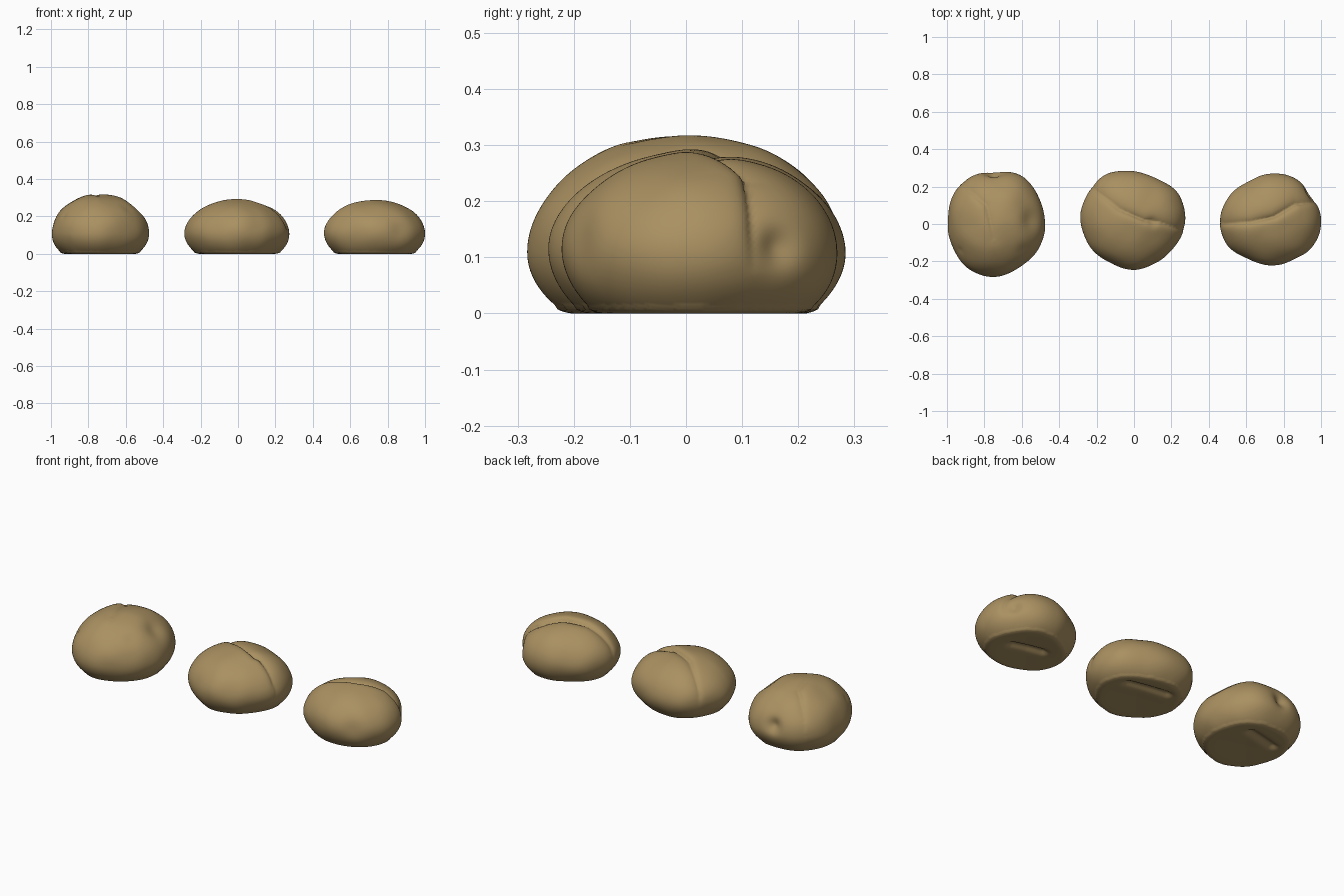
import bpy
import bmesh
import math
from mathutils import Vector, noise

if "Cube" in bpy.data.objects:
    bpy.data.objects.remove(bpy.data.objects["Cube"], do_unlink=True)

crust = bpy.data.materials.new("golden brown crust")
crust.use_nodes = True
crust.diffuse_color = (0.40, 0.28, 0.12, 1)
crust.node_tree.nodes["Principled BSDF"].inputs["Base Color"].default_value = crust.diffuse_color
crust.node_tree.nodes["Principled BSDF"].inputs["Roughness"].default_value = 0.8


def outline_radius(radii, angle):
    """Smooth closed interpolation of the plan outline."""
    n = len(radii)
    t = (angle / math.tau * n) % n
    i, f = int(t), t - int(t)
    a, b, c, d = (radii[(i + k) % n] for k in (-1, 0, 1, 2))
    return b + 0.5 * f * (c - a + f * (2*a - 5*b + 4*c - d + f * (3*(b - c) + d - a)))


def crease_offset(p, path, depth, width, lip):
    """Valley along a path, with a steep swollen lip on its right side."""
    best, side, end = 9, 1, 0
    for i, (a, b) in enumerate(zip(path, path[1:])):
        a, b = Vector(a), Vector(b)
        ab, ap = b - a, p - a
        raw = ap.dot(ab) / ab.length_squared
        t = max(0, min(1, raw))
        dist = (ap - ab * t).length
        if dist < best:
            best = dist
            side = ab.x * ap.y - ab.y * ap.x
            end = (i + t) / (len(path) - 1)
    taper = 0.35 + 0.65 * math.sin(math.pi * end)
    if side < 0:
        return taper * (lip * math.exp(-(best / 0.07)**2) - (depth + lip) * math.exp(-best / (width * 0.5)))
    return -taper * depth * math.exp(-best / width)


def make_bun(name, centre, radii, height, creases, dents, base_groove):
    bm = bmesh.new()
    bmesh.ops.create_icosphere(bm, subdivisions=6, radius=1)
    mid = 0.11
    core = Vector((*centre, mid))
    ga, gb = (Vector(q) for q in base_groove)
    for v in bm.verts:
        d = v.co.copy()
        r = outline_radius(radii, math.atan2(d.y, d.x))
        # domed top over a rounded, flattened base
        z = mid + d.z * ((height - mid) if d.z > 0 else 0.17)
        p = Vector((centre[0] + d.x * r, centre[1] + d.y * r, z))
        inward = (core - p).normalized()
        push = 0.004 * noise.noise(p * 9)
        upper = max(0, min(1, (z - 0.07) / 0.08))
        for path, depth, width, lip in creases:
            push += upper * crease_offset(p.xy, path, depth, width, lip)
        for spot, size, depth in dents:
            push -= depth * math.exp(-((p - Vector(spot)).length / size)**2)
        p -= inward * push
        if d.z < 0 and p.z < 0.012:
            # soft flat underside with a shallow fold
            span = gb - ga
            t = max(0, min(1, (p.xy - ga).dot(span) / span.length_squared))
            fold = math.exp(-((p.xy - ga - span * t).length / 0.025)**2)
            rest = 0.012 * math.exp(0.7 * (p.z - 0.012) / 0.012)
            hollow = 0.006 * max(0, 1 - (p.xy - Vector(centre)).length / 0.16)
            p.z = max(0, rest - 0.004) + hollow + 0.018 * fold
        v.co = p
    low = min(v.co.z for v in bm.verts)
    for v in bm.verts:
        v.co.z -= low
    for f in bm.faces:
        f.smooth = True
    mesh = bpy.data.meshes.new(name)
    bm.to_mesh(mesh)
    bm.free()
    mesh.materials.append(crust)
    bpy.context.collection.objects.link(bpy.data.objects.new(name, mesh))


# Right-hand bun of the row: broad dome with pits and a shallow top notch
make_bun("bun_with_pits", (-0.74, 0),
         [.265, .27, .29, .28, .285, .27, .255, .26, .28, .28, .265, .265], 0.32,
         [([(-0.90, 0.20), (-0.79, 0.10), (-0.75, -0.08)], 0.014, 0.03, 0.004)],
         [((-0.75, 0.27, 0.15), 0.04, 0.028), ((-0.91, -0.13, 0.19), 0.018, 0.022),
          ((-0.56, 0.02, 0.23), 0.06, 0.022), ((-0.61, -0.12, 0.22), 0.04, 0.014)],
         ((-0.85, 0.08), (-0.68, 0.12)))

# Middle bun: diagonal fold over the top
make_bun("bun_with_diagonal_fold", (0, 0.02),
         [.275, .275, .255, .26, .285, .285, .285, .275, .26, .265, .255, .26], 0.288,
         [([(-0.22, 0.19), (-0.08, 0.08), (0.06, 0.02), (0.14, 0.01), (0.25, -0.03)], 0.022, 0.025, 0.008)],
         [((0.10, 0.01, 0.26), 0.025, 0.012)],
         ((-0.1, 0.14), (0.12, 0.10)))

# Left-hand bun of the row: long curved fold with a pinched end
make_bun("bun_with_curved_fold", (0.73, 0.02),
         [.27, .255, .26, .25, .24, .255, .27, .265, .24, .24, .25, .265], 0.285,
         [([(0.48, 0.0), (0.62, 0.01), (0.75, 0.04), (0.87, 0.11), (0.98, 0.12)], 0.026, 0.025, 0.01)],
         [((0.94, 0.17, 0.12), 0.035, 0.018), ((0.86, -0.18, 0.12), 0.05, 0.008)],
         ((0.66, 0.06), (0.82, 0.02)))
